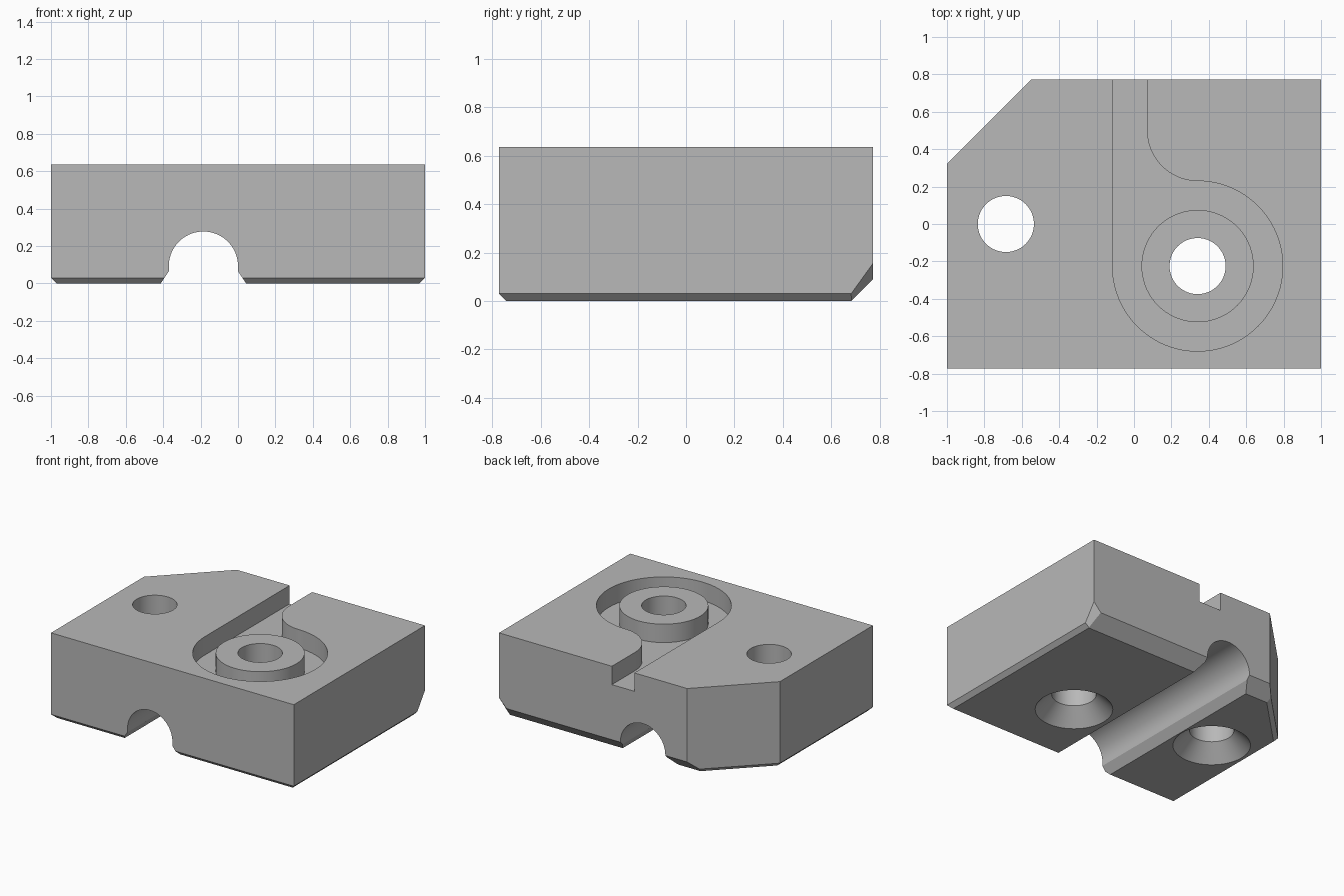
import bpy, bmesh
from math import sin, cos, pi, radians
from mathutils import Vector

cube = bpy.data.objects.get("Cube")
if cube:
    bpy.data.objects.remove(cube, do_unlink=True)

W, D, H = 1.0, 0.772, 0.637      # half width, half depth, height
FLOOR = 0.5                      # groove floor
BOSS = (0.34, -0.225)
HOLE = (-0.685, 0.0)

grey = bpy.data.materials.new("machined grey")
grey.use_nodes = True
grey.diffuse_color = (0.48, 0.48, 0.48, 1)
grey.node_tree.nodes["Principled BSDF"].inputs["Base Color"].default_value = grey.diffuse_color


def make_object(name, bm):
    bmesh.ops.recalc_face_normals(bm, faces=bm.faces)
    mesh = bpy.data.meshes.new(name)
    bm.to_mesh(mesh)
    bm.free()
    mesh.materials.append(grey)
    obj = bpy.data.objects.new(name, mesh)
    bpy.context.collection.objects.link(obj)
    return obj


def prism(points, offset):
    """Extrude a closed 3D outline along an offset."""
    bm = bmesh.new()
    face = bm.faces.new([bm.verts.new(p) for p in points])
    new = bmesh.ops.extrude_face_region(bm, geom=[face])["geom"]
    verts = [g for g in new if isinstance(g, bmesh.types.BMVert)]
    bmesh.ops.translate(bm, verts=verts, vec=offset)
    bmesh.ops.recalc_face_normals(bm, faces=bm.faces)
    return bm


def arc(cx, cy, r, start, end, n):
    angles = [radians(start + (end - start) * i / n) for i in range(n + 1)]
    return [(cx + r * cos(a), cy + r * sin(a)) for a in angles]


def lathe(name, centre, profile, n=72):
    """Stack rings of (radius, height) into a closed solid."""
    bm = bmesh.new()
    rings = [[bm.verts.new((centre[0] + r * cos(2 * pi * i / n),
                            centre[1] + r * sin(2 * pi * i / n), z))
              for i in range(n)] for r, z in profile]
    for a, b in zip(rings, rings[1:]):
        for i in range(n):
            j = (i + 1) % n
            bm.faces.new((a[i], a[j], b[j], b[i]))
    bm.faces.new(rings[0])
    bm.faces.new(rings[-1])
    return make_object(name, bm)


def combine(target, tool, operation):
    mod = target.modifiers.new(tool.name, 'BOOLEAN')
    mod.operation = operation
    mod.solver = 'EXACT'
    mod.object = tool
    bpy.context.view_layer.objects.active = target
    bpy.ops.object.modifier_apply(modifier=mod.name)
    bpy.data.objects.remove(tool, do_unlink=True)


# Block with one clipped corner
outline = [(-W, -D), (W, -D), (W, D), (-0.55, D), (-W, D - 0.45)]
bm = prism([(x, y, 0) for x, y in outline], (0, 0, H))

# Chamfers around the underside, plus the small corner facet
c = 0.03
planes = [((W, 0, c), (1, 0, -1)), ((-W, 0, c), (-1, 0, -1)),
          ((0, -D, c), (0, -1, -1)), ((0, D, 0.09), (0, 1, -1)),
          ((-0.55, D, c), Vector((-1, 1, 0)).normalized() - Vector((0, 0, 1))),
          ((W, D, 0.155), (0.585, 0.75, -0.54))]
for point, normal in planes:
    cut = bmesh.ops.bisect_plane(bm, geom=bm.verts[:] + bm.edges[:] + bm.faces[:],
                                 plane_co=point, plane_no=normal, clear_outer=True)
    edges = [g for g in cut["geom_cut"] if isinstance(g, bmesh.types.BMEdge)]
    bmesh.ops.holes_fill(bm, edges=edges, sides=0)
block = make_object("clamp_block", bm)

# Ring groove with its exit slot to the back
groove = [(-0.115, 1)] + arc(*BOSS, 0.455, 180, 450, 72) + arc(0.34, 0.5, 0.27, 270, 180, 24) + [(0.07, 1)]
tool = make_object("groove_cutter", prism([(x, y, FLOOR) for x, y in groove], (0, 0, 0.5)))
combine(block, tool, 'DIFFERENCE')

# Round boss inside the groove
combine(block, lathe("boss", BOSS, [(0.3, FLOOR - 0.05), (0.3, H)]), 'UNION')

# Countersunk screw holes
for centre in (BOSS, HOLE):
    tool = lathe("screw_hole_cutter", centre,
                 [(0.262, -0.1), (0.262, 0), (0.15, 0.115), (0.15, 1)])
    combine(block, tool, 'DIFFERENCE')

# Rod channel underneath with flared edges
cx, r = -0.185, 0.185
channel = [(cx + 0.295, -0.1), (cx + r, 0.065)] + arc(cx, 0.093, r, 0, 180, 36) + [(cx - r, 0.065), (cx - 0.295, -0.1)]
tool = make_object("channel_cutter", prism([(x, -1, z) for x, z in channel], (0, 2, 0)))
combine(block, tool, 'DIFFERENCE')

# Smooth round walls, crisp edges
bpy.ops.object.select_all(action='DESELECT')
block.select_set(True)
bpy.context.view_layer.objects.active = block
bpy.ops.object.shade_smooth_by_angle(angle=radians(20))
